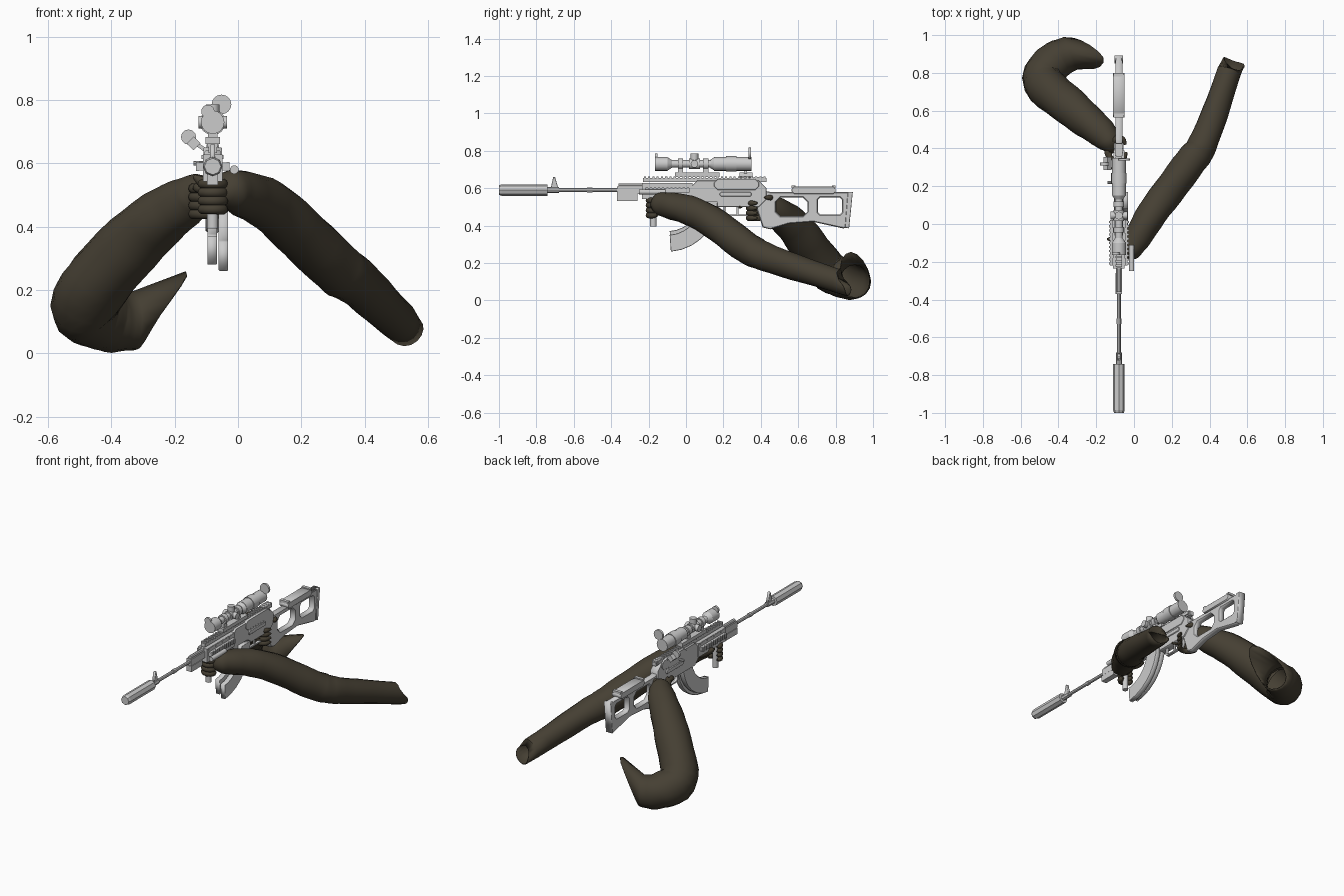
import bpy, bmesh, math
from mathutils import Vector, Matrix

if "Cube" in bpy.data.objects:
    bpy.data.objects.remove(bpy.data.objects["Cube"])

# Rifle centre plane, bore height and optic height
GX, BORE, OPTIC = -.08, .59, .73


def material(name, *rgb):
    m = bpy.data.materials.new(name)
    m.use_nodes = True
    m.diffuse_color = (*rgb, 1)
    m.node_tree.nodes["Principled BSDF"].inputs["Base Color"].default_value = m.diffuse_color
    return m


GREY = material("light grey metal", .6, .6, .6)
OLIVE = material("dark olive cloth", .06, .05, .033)


def activate(ob):
    bpy.ops.object.select_all(action='DESELECT')
    ob.select_set(True)
    bpy.context.view_layer.objects.active = ob


def finish(name, bm, mat=GREY, smooth=False):
    bmesh.ops.recalc_face_normals(bm, faces=bm.faces)
    mesh = bpy.data.meshes.new(name)
    bm.to_mesh(mesh)
    bm.free()
    mesh.materials.append(mat)
    ob = bpy.data.objects.new(name, mesh)
    bpy.context.collection.objects.link(ob)
    if smooth:
        activate(ob)
        bpy.ops.object.shade_smooth_by_angle(angle=math.radians(50))
    return ob


def box(name, y, z, width, length, height, x=GX, tilt=0):
    bm = bmesh.new()
    bmesh.ops.create_cube(bm, size=1)
    bm.transform(Matrix.Translation((x, y, z)) @ Matrix.Rotation(tilt, 4, 'Y')
                 @ Matrix.Diagonal((width, length, height, 1)))
    finish(name, bm)


def rod(name, start, end, radius, sides=8, end_radius=None):
    """Cylinder or cone between two points."""
    start, end = Vector(start), Vector(end)
    axis = end - start
    bm = bmesh.new()
    bmesh.ops.create_cone(bm, cap_ends=True, segments=sides, radius1=radius,
                          radius2=end_radius or radius, depth=axis.length)
    turn = Vector((0, 0, 1)).rotation_difference(axis).to_matrix().to_4x4()
    bm.transform(Matrix.Translation((start + end) / 2) @ turn)
    finish(name, bm, smooth=sides > 8)


def tube(name, front, back, radius, z=BORE, x=GX, sides=8, end_radius=None):
    """Rod that runs along the rifle."""
    rod(name, (x, front, z), (x, back, z), radius, sides, end_radius)


def spread(start, end, count):
    return [start + (end - start) * i / (count - 1) for i in range(count)]


def panel(front, back, low, high, cut=.012):
    """Rectangle in (y, z) with its corners cut."""
    return [(front, low + cut), (front, high - cut), (front + cut, high), (back - cut, high),
            (back, high - cut), (back, low + cut), (back - cut, low), (front + cut, low)]


def arc(y, z, radius, angles):
    return [(y + radius * math.cos(a), z + radius * math.sin(a)) for a in angles]


def plate(name, width, *loops, x=GX, bevel=.002):
    """Side outline in (y, z) extruded across x; later loops are holes."""
    curve = bpy.data.curves.new(name, 'CURVE')
    curve.dimensions, curve.fill_mode = '2D', 'BOTH'
    curve.extrude, curve.bevel_depth, curve.offset = width / 2 - bevel, bevel, -bevel
    curve.bevel_resolution = 0
    for loop in loops:
        spline = curve.splines.new('POLY')
        spline.points.add(len(loop) - 1)
        for point, (y, z) in zip(spline.points, loop):
            point.co = (y, z, 0, 1)
        spline.use_cyclic_u = True
    curve.materials.append(GREY)
    ob = bpy.data.objects.new(name, curve)
    ob.location.x = x
    ob.rotation_euler = (math.pi / 2, 0, math.pi / 2)
    bpy.context.collection.objects.link(ob)
    activate(ob)
    bpy.ops.object.convert(target='MESH')


def limb(name, points, start, end, swell=0, wrinkle=0, peak=None, sides=16, steps=6):
    """Smooth tube whose radius swells mid-way; peak shears and opens the far end."""
    pts = [Vector(p) for p in points]
    pts = [2 * pts[0] - pts[1]] + pts + [2 * pts[-1] - pts[-2]]
    path = []
    for before, a, b, after in zip(pts, pts[1:], pts[2:], pts[3:]):
        for t in spread(0, 1, steps + 1)[:-1]:
            path.append(a + ((b - before) * t + (2 * before - 5 * a + 4 * b - after) * t ** 2
                             + (3 * a - before - 3 * b + after) * t ** 3) / 2)
    path.append(pts[-2])
    last = len(path) - 1
    bm, rings = bmesh.new(), []
    for i, centre in enumerate(path):
        along = (path[min(i + 1, last)] - path[max(i - 1, 0)]).normalized()
        side = along.cross(Vector((0, 0, 1))).normalized()
        up = side.cross(along)
        t = i / last
        radius = start + (end - start) * t + swell * math.sin(math.pi * t)
        from_tip = i if peak else min(i, last - i)
        radius *= min(1, (from_tip + .5) / 3) ** .5
        ring = []
        for k in range(sides):
            a = k * math.tau / sides
            fold = 1 + wrinkle * (math.sin(2 * i) + math.sin(3 * a + i))
            v = centre + (side * math.cos(a) + up * math.sin(a)) * radius * fold
            if peak and i == last:
                v += Vector(peak) * ((1 + math.sin(a)) / 2) ** 2
            ring.append(bm.verts.new(v))
        rings.append(ring)
    for a, b in zip(rings, rings[1:]):
        for k in range(sides):
            bm.faces.new((a[k], a[k - 1], b[k - 1], b[k]))
    bm.faces.new(rings[0])
    if not peak:
        bm.faces.new(rings[-1])
    ob = finish(name, bm, OLIVE, smooth=True)
    if peak:
        cloth = ob.modifiers.new("cloth", 'SOLIDIFY')
        cloth.thickness = .006


# Barrel, suppressor and front sight
tube("suppressor_nose", -1, -.985, .026, end_radius=.031)
tube("suppressor", -.985, -.74, .031)
tube("muzzle_collar", -.74, -.68, .016)
tube("barrel", -.7, -.2, .01)
tube("barrel_band", -.53, -.5, .013)
plate("front_sight", .016, [(-.725, BORE), (-.71, .66), (-.7, .66), (-.68, BORE)])
box("gas_block", -.3, BORE, .032, .14, .04)
tube("gas_tube", -.36, -.2, .011, z=.615)
box("under_barrel_laser", -.315, .55, .035, .11, .036)

# Handguard with side rails, vents and top rail
box("handguard", -.1, .585, .062, .27, .085)
for side in (-1, 1):
    box("side_rail", -.1, BORE, .02, .24, .024, x=GX + side * .036)
    for y in spread(-.2, 0, 4):
        box("handguard_vent", y, .62, .007, .04, .012, x=GX + side * .031)
    for y in spread(-.21, .01, 11):
        box("side_rail_tooth", y, BORE, .01, .011, .028, x=GX + side * .048)
box("top_rail", .1, .643, .026, .66, .022)
for y in spread(-.22, .42, 29):
    box("top_rail_tooth", y, .657, .034, .011, .01)
tube("flashlight", -.25, -.11, .014, z=.58, x=-.012, sides=10)
rod("foregrip", (GX, -.175, .395), (GX, -.175, .55), .018, sides=10)

# Receiver, trigger and paired curved magazines
plate("receiver", .05, panel(.02, .43, .5, .64, cut=.04))
plate("dust_cover", .058, panel(.15, .39, BORE, .65, cut=.02))
plate("selector_lever", .062, panel(.18, .35, .555, .58, cut=.008))
rod("charging_handle", (GX, .22, .6), (-.14, .22, .6), .007)
plate("trigger_guard", .018, panel(.2, .36, .45, .51), panel(.21, .35, .46, .505), bevel=.001)
box("trigger", .275, .485, .008, .012, .05)
sweep = spread(0, -1.5, 8)
for name, x, lift in (("outer_magazine", -.046, 0), ("inner_magazine", -.082, .02)):
    plate(name, .03, arc(-.1, .53 + lift, .27, sweep) + arc(-.1, .53 + lift, .18, sweep[::-1]), x=x)

# Skeleton stock with thumbhole and cheek rest
outline = [(.36, .6), (.45, .58), (.89, .58), (.87, .39), (.84, .385),
           (.68, .42), (.55, .41), (.45, .38), (.41, .39), (.37, .51)]
plate("stock", .038, outline, panel(.48, .65, .45, .55, cut=.025), panel(.705, .835, .46, .55), bevel=.005)
plate("butt_pad", .046, [(.865, .58), (.892, .58), (.872, .385), (.85, .39)])
plate("cheek_rest", .062, panel(.565, .8, .57, .608))
for y in (.575, .79):
    box("cheek_rest_lip", y, .608, .056, .02, .014)

# Scope: eyepiece, tube, saddle, objective, then mount, turrets and flip caps
for name, front, back, radius, end_radius in (
        ("front_bell", -.165, -.1, .037, .037), ("front_taper", -.1, -.075, .037, .02),
        ("scope_tube", -.08, .14, .02, .02), ("turret_saddle", .015, .075, .028, .028),
        ("rear_taper", .13, .15, .022, .035), ("rear_bell", .15, .35, .037, .037),
        ("focus_ring", .215, .27, .041, .041)):
    tube(name, front, back, radius, z=OPTIC, sides=16, end_radius=end_radius)
rod("elevation_turret", (GX, .045, OPTIC), (GX, .045, .785), .021, sides=12)
rod("windage_turret", (GX - .045, .045, OPTIC), (GX + .045, .045, OPTIC), .02, sides=12)
box("scope_mount", .06, .672, .045, .24, .022)
for y in (-.03, .105):
    tube("scope_ring", y - .014, y + .014, .029, z=OPTIC, sides=10)
    box("ring_post", y, .692, .03, .028, .04)
tube("rear_flip_cap", .335, .348, .031, z=.786, x=-.052, sides=16)
tube("front_flip_cap", -.165, -.152, .021, z=.764, x=-.095, sides=16)
box("rear_sight", .39, .65, .04, .06, .02)

# Canted side sight
box("canted_sight_arm", .32, .65, .05, .04, .012, x=-.115, tilt=.6)
box("canted_sight", .32, .663, .032, .07, .03, x=-.14, tilt=-.78)
tube("canted_lens", .31, .325, .024, z=.683, x=-.156, sides=12)

# Left arm reaches forward; right arm folds back to an open, pointed sleeve end
limb("left_arm", [(-.05, -.18, .51), (0, -.1, .51), (.12, .09, .45), (.3, .33, .28),
                  (.38, .46, .22), (.53, .88, .08)],
     start=.05, end=.06, swell=.03, wrinkle=.016, peak=(0, -.08, -.02))
limb("right_arm", [(-.11, .38, .52), (-.15, .46, .49), (-.3, .59, .38), (-.48, .75, .17),
                   (-.42, .86, .11), (-.32, .91, .1)],
     start=.04, end=.09, swell=.04, wrinkle=.014, peak=(.15, -.03, .07))


def curl(name, x, y, z, radius, angles):
    """Finger bent around an upright grip."""
    limb(name, [(*p, z) for p in arc(x, y, radius, angles)], start=.018, end=.014, sides=10, steps=3)


# Gloved fingers around the foregrip and the pistol grip
for z in spread(.455, .535, 4):
    curl("left_finger", GX, -.165, z, .035, spread(.3, -3.6, 6))
    curl("right_finger", GX - .01, .385, z - .015, .05, spread(2.5, 6.2, 6))
curl("left_thumb", -.03, -.11, .55, .04, spread(.8, -1.6, 4))
curl("right_thumb", GX, .42, .55, .035, spread(3, 0, 4))
limb("left_palm", [(-.01, -.08, .49), (GX, -.08, .52), (-.14, -.08, .56)], start=.03, end=.014)
limb("trigger_finger", [(-.13, .39, .525), (-.12, .31, .52), (-.05, .285, .495)], start=.016, end=.012)
